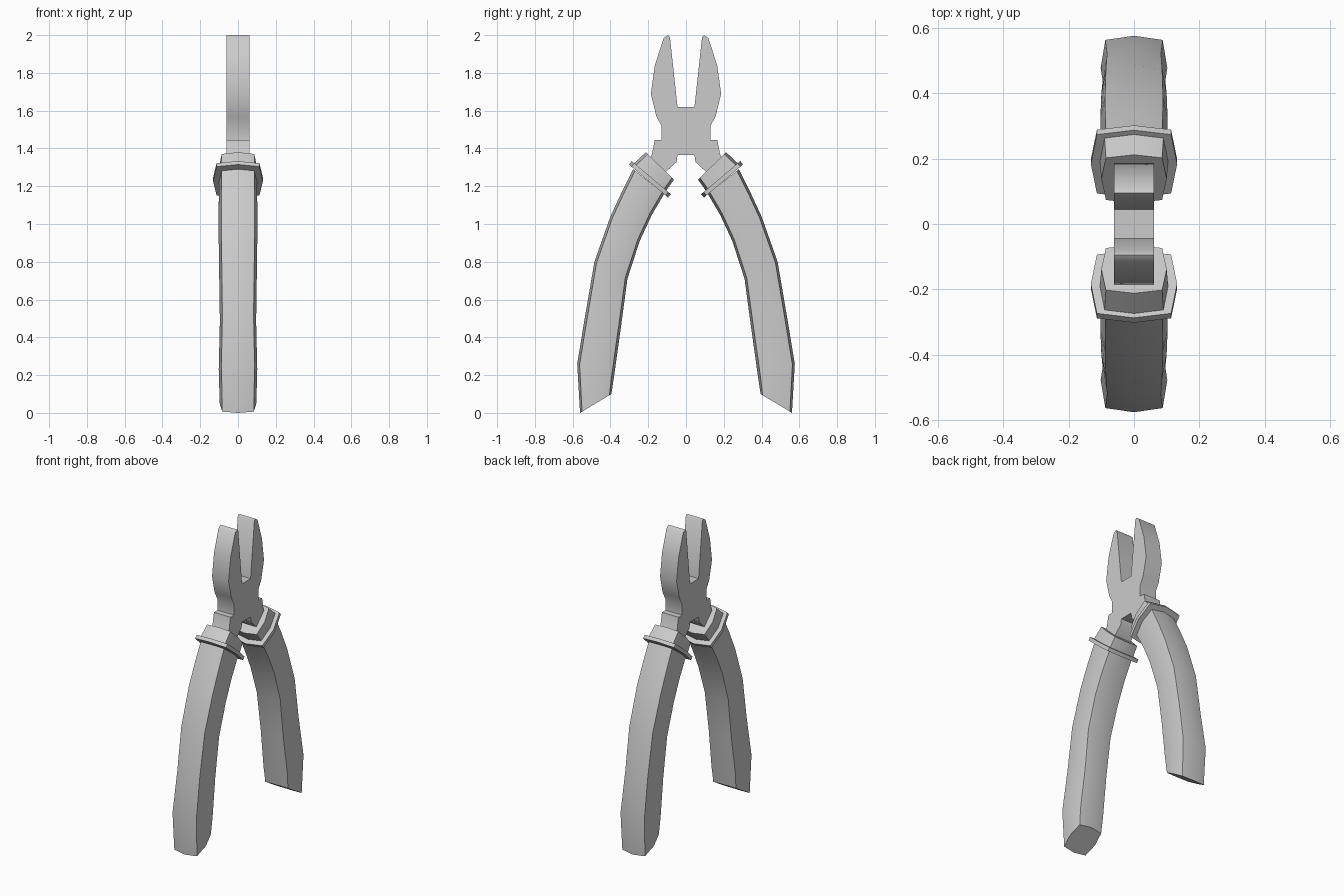
import bpy, bmesh
from mathutils import Vector

cube = bpy.data.objects.get("Cube")
if cube:
    bpy.data.objects.remove(cube, do_unlink=True)

# Single plain grey
GREY = (0.6, 0.6, 0.6, 1)
grey = bpy.data.materials.new("plain grey")
grey.use_nodes = True
grey.diffuse_color = GREY
grey.node_tree.nodes["Principled BSDF"].inputs["Base Color"].default_value = GREY


def finish(name, bm, angle):
    bmesh.ops.recalc_face_normals(bm, faces=bm.faces[:])
    mesh = bpy.data.meshes.new(name)
    bm.to_mesh(mesh)
    bm.free()
    mesh.materials.append(grey)
    obj = bpy.data.objects.new(name, mesh)
    bpy.context.collection.objects.link(obj)
    bpy.ops.object.select_all(action='DESELECT')
    obj.select_set(True)
    bpy.context.view_layer.objects.active = obj
    bpy.ops.object.shade_smooth_by_angle(angle=angle)
    return obj


# Eight-sided section: (share of half width, share of half depth)
SECTION = [(0, 1), (0.86, 0.87), (1, 0), (0.86, -0.87),
           (0, -1), (-0.86, -0.87), (-1, 0), (-0.86, 0.87)]


def loft(name, stations, side, angle=0.8):
    """Skin sections given as outer (y, z), inner (y, z), half width."""
    bm = bmesh.new()
    rings = []
    for oy, oz, iy, iz, half in stations:
        outer = Vector((0, oy * side, oz))
        inner = Vector((0, iy * side, iz))
        mid, arm = (outer + inner) / 2, (outer - inner) / 2
        rings.append([bm.verts.new(mid + arm * d + Vector((half * w, 0, 0)))
                      for w, d in SECTION])
    for a, b in zip(rings, rings[1:]):
        for i in range(len(a)):
            j = (i + 1) % len(a)
            bm.faces.new((a[i], a[j], b[j], b[i]))
    bm.faces.new(rings[0])
    bm.faces.new(rings[-1])
    return finish(name, bm, angle)


# Jaws, pivot and necks: one half outline mirrored, then extruded across x
HALF = [(0.045, 1.62), (0.085, 1.99), (0.095, 2.0), (0.118, 1.985),
        (0.165, 1.84), (0.186, 1.69), (0.157, 1.57), (0.13, 1.52),
        (0.13, 1.445), (0.166, 1.444), (0.18, 1.37), (0.21, 1.31),
        (0.14, 1.245), (0.05, 1.328), (0.045, 1.365)]
outline = HALF + [(-y, z) for y, z in reversed(HALF)]
bm = bmesh.new()
face = bm.faces.new([bm.verts.new((-0.061, y, z)) for y, z in outline])
side = bmesh.ops.extrude_face_region(bm, geom=[face])
bmesh.ops.translate(bm, vec=(0.122, 0, 0),
                    verts=[v for v in side["geom"] if isinstance(v, bmesh.types.BMVert)])
finish("jaw_head", bm, 0.8)

# Collar, flange and grip on each side
COLLAR = [(0.212, 1.38, 0.064, 1.235, 0.1), (0.278, 1.318, 0.108, 1.172, 0.105)]
FLANGE = [(0.287, 1.333, 0.08, 1.158, 0.132), (0.302, 1.315, 0.095, 1.14, 0.132)]
GRIP = [(0.28, 1.29, 0.115, 1.16, 0.1), (0.335, 1.18, 0.18, 1.05, 0.102),
        (0.4, 1.04, 0.245, 0.91, 0.103), (0.485, 0.8, 0.31, 0.71, 0.1),
        (0.533, 0.52, 0.345, 0.45, 0.096), (0.576, 0.26, 0.38, 0.2, 0.102),
        (0.561, 0.0, 0.395, 0.1, 0.097)]
for word, sign in (("front", -1), ("back", 1)):
    loft(word + "_collar", COLLAR, sign)
    loft(word + "_flange", FLANGE, sign)
    loft(word + "_grip", GRIP, sign)
